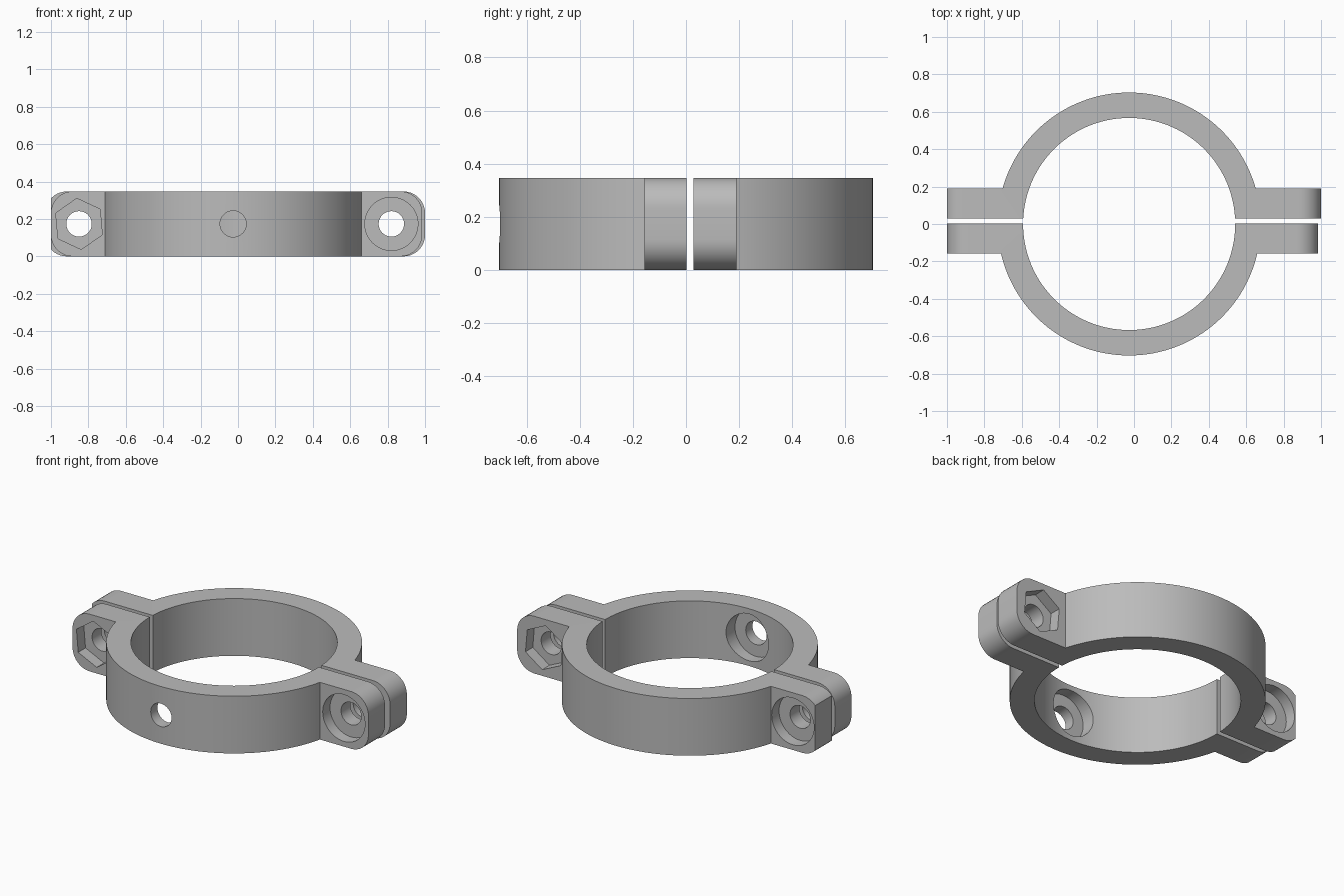
import bpy, bmesh
from math import sin, cos, asin, pi, radians
from mathutils import Vector

if "Cube" in bpy.data.objects:
    bpy.data.objects.remove(bpy.data.objects["Cube"])

CX, OUTER, BORE, HEIGHT = -0.026, 0.703, 0.567, 0.347
MID = HEIGHT / 2

grey = bpy.data.materials.new("plain grey")
grey.use_nodes = True
grey.diffuse_color = (0.5, 0.5, 0.5, 1)
grey.node_tree.nodes["Principled BSDF"].inputs["Base Color"].default_value = (0.5, 0.5, 0.5, 1)


def arc(cx, cy, r, a0, a1, n):
    return [(cx + r * cos(a0 + (a1 - a0) * i / n), cy + r * sin(a0 + (a1 - a0) * i / n))
            for i in range(n + 1)]


def prism(name, points, start, sweep):
    """Extrude a closed list of 3D points along a vector."""
    bm = bmesh.new()
    face = bm.faces.new([bm.verts.new(p) for p in points])
    moved = bmesh.ops.extrude_face_region(bm, geom=[face])["geom"]
    verts = [v for v in moved if isinstance(v, bmesh.types.BMVert)]
    bmesh.ops.translate(bm, verts=verts, vec=sweep)
    bmesh.ops.translate(bm, verts=bm.verts, vec=start)
    bmesh.ops.recalc_face_normals(bm, faces=bm.faces)
    mesh = bpy.data.meshes.new(name)
    bm.to_mesh(mesh)
    bm.free()
    mesh.materials.append(grey)
    obj = bpy.data.objects.new(name, mesh)
    bpy.context.collection.objects.link(obj)
    return obj


def drill(x, r, y0, y1, sides=48, turn=0.0):
    """Cutter along y: round by default, hexagonal with six sides."""
    ring = arc(x, MID, r, turn, turn + 2 * pi, sides)[:-1]
    return prism("cutter", [(px, 0, pz) for px, pz in ring],
                 Vector((0, y0, 0)), Vector((0, y1 - y0, 0)))


def combine(obj, cutter, operation):
    mod = obj.modifiers.new("cut", 'BOOLEAN')
    mod.object, mod.operation, mod.solver = cutter, operation, 'EXACT'
    graph = bpy.context.evaluated_depsgraph_get()
    mesh = bpy.data.meshes.new_from_object(obj.evaluated_get(graph))
    obj.modifiers.clear()
    obj.data = mesh
    bpy.data.objects.remove(cutter)


def half_clamp(name, s, y0, y1, left, right, round_left):
    # Plan outline: half ring with a bolt tab at each end
    a, b = asin(y1 / OUTER), asin(y0 / BORE)
    plan = arc(CX, 0, OUTER, a, pi - a, 72) + [(left, y1), (left, y0)]
    plan += arc(CX, 0, BORE, pi - b, b, 72) + [(right, y0), (right, y1)]
    body = prism(name, [(x, s * y, 0) for x, y in plan],
                 Vector((0, 0, -0.1)), Vector((0, 0, HEIGHT + 0.2)))
    # Side outline rounds the tab corners
    r, lo, hi = 0.115, round_left, right
    side = []
    for i, (x, z) in enumerate([(hi - r, HEIGHT - r), (lo + r, HEIGHT - r), (lo + r, r), (hi - r, r)]):
        side += arc(x, z, r, i * pi / 2, (i + 1) * pi / 2, 10)
    combine(body, prism("cutter", [(x, 0, z) for x, z in side],
                        Vector((0, -1, 0)), Vector((0, 2, 0))), 'INTERSECT')
    # Bolt holes, a hexagonal nut pocket and a round bolt head pocket
    nut_x, head_x = (-0.85, 0.82) if s < 0 else (0.82, -0.85)
    floor, out = s * (y1 - 0.07), s * (y1 + 0.3)
    for cutter in (drill(nut_x, 0.068, -0.4, 0.4),
                   drill(head_x, 0.068, -0.4, 0.4),
                   drill(nut_x, 0.137, floor, out, 6, radians(35)),
                   drill(head_x, 0.142, floor, out)):
        combine(body, cutter, 'DIFFERENCE')
    return body


front = half_clamp("front_half_clamp", -1, -0.002, 0.157, -1.0, 0.985, -1.0)
back = half_clamp("back_half_clamp", 1, 0.029, 0.19, -1.0, 1.0, -1.03)

# Mounting screw hole in the front wall, counterbored from inside
combine(front, drill(CX, 0.07, -0.9, -0.3), 'DIFFERENCE')
combine(front, drill(CX, 0.142, -0.635, -0.3), 'DIFFERENCE')

for half in (front, back):
    half.data.shade_smooth()
    half.data.set_sharp_from_angle(angle=radians(30))
